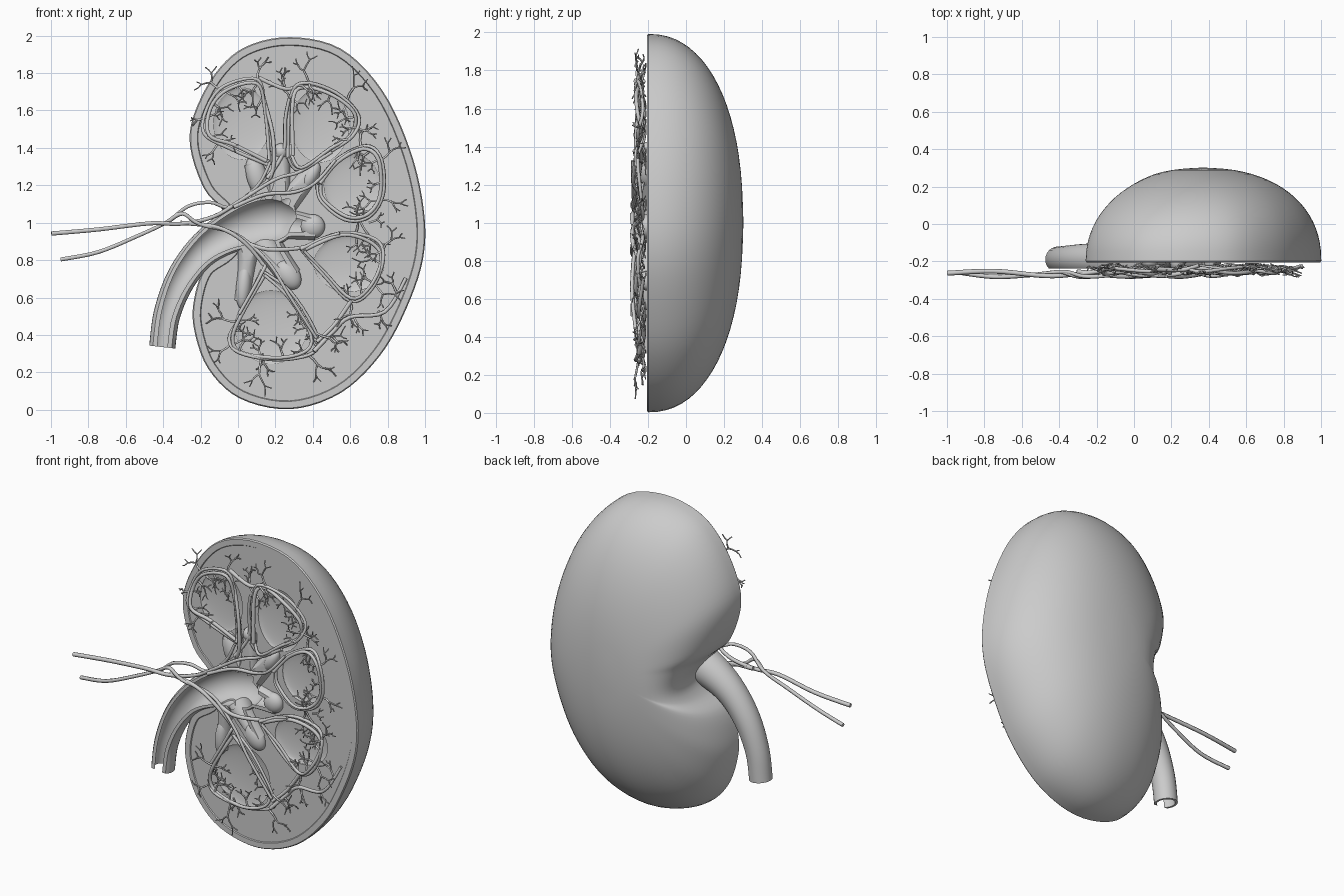
import bpy, bmesh, math, random
from mathutils import Vector

if "Cube" in bpy.data.objects:
    bpy.data.objects.remove(bpy.data.objects["Cube"])

random.seed(4)


def smooth_path(pts, closed=False, n=6):
    """Catmull-Rom sampling of points of any dimension."""
    out, m = [], len(pts)
    for i in range(m if closed else m - 1):
        ids = [i - 1, i, i + 1, i + 2]
        a, b, c, d = [pts[k % m] if closed else pts[min(max(k, 0), m - 1)] for k in ids]
        for s in range(n):
            t = s / n
            out.append(tuple(0.5 * (2 * q + (r - p) * t + (2 * p - 5 * q + 4 * r - w) * t * t
                                    + (3 * q - p - 3 * r + w) * t ** 3)
                             for p, q, r, w in zip(a, b, c, d)))
    if not closed:
        out.append(tuple(pts[-1]))
    return out


def new_mesh(name, bm):
    bmesh.ops.recalc_face_normals(bm, faces=bm.faces)
    me = bpy.data.meshes.new(name)
    bm.to_mesh(me)
    bm.free()
    ob = bpy.data.objects.new(name, me)
    bpy.context.collection.objects.link(ob)
    return ob


def bridge(bm, a, b):
    for i in range(len(a)):
        j = (i + 1) % len(a)
        bm.faces.new((a[i], a[j], b[j], b[i]))


def tube(name, pts, shrink=0.0, y=-0.19, n=24):
    """Closed tube along (x, z, radius) points lying in a plane of constant y."""
    path = smooth_path(pts, n=5)
    bm, rings = bmesh.new(), []
    for i, (x, z, r) in enumerate(path):
        a, b = path[max(i - 1, 0)], path[min(i + 1, len(path) - 1)]
        t = Vector((b[0] - a[0], 0, b[1] - a[1])).normalized()
        side = Vector((-t.z, 0, t.x))
        r -= shrink
        rings.append([bm.verts.new(Vector((x, y, z)) + side * r * math.cos(k * math.tau / n)
                                   + Vector((0, r * math.sin(k * math.tau / n), 0)))
                      for k in range(n)])
    for a, b in zip(rings, rings[1:]):
        bridge(bm, a, b)
    bm.faces.new(rings[0])
    bm.faces.new(rings[-1])
    return new_mesh(name, bm)


def ellipsoid(name, loc, size, tilt=0.0):
    bpy.ops.mesh.primitive_uv_sphere_add(segments=32, ring_count=16, location=loc,
                                         rotation=(0, tilt, 0))
    ob = bpy.context.object
    ob.name = name
    ob.scale = size
    return ob


def boolean(target, cutter, op):
    """Apply a boolean, keeping the old mesh if the result collapses."""
    cutter.hide_render = True
    bpy.context.view_layer.update()
    before, size = target.data.copy(), target.dimensions.copy()
    mod = target.modifiers.new("cut", 'BOOLEAN')
    mod.operation, mod.object, mod.solver = op, cutter, 'EXACT'
    bpy.context.view_layer.objects.active = target
    bpy.ops.object.modifier_apply(modifier=mod.name)
    bpy.context.view_layer.update()
    if target.dimensions.z < .9 * size.z or target.dimensions.y < .3 * size.y:
        target.data = before
    bpy.data.objects.remove(cutter)


def shade(ob, deg):
    bpy.ops.object.select_all(action='DESELECT')
    ob.select_set(True)
    bpy.context.view_layer.objects.active = ob
    bpy.ops.object.shade_smooth_by_angle(angle=math.radians(deg))


# Kidney body: bean outline on the cut face, domed toward the back
outline = smooth_path([
    (.28, 1.992), (.55, 1.93), (.77, 1.71), (.92, 1.39), (.993, 1.07), (.99, .81), (.90, .54),
    (.76, .29), (.55, .09), (.28, .003), (.01, .06), (-.16, .22), (-.235, .43), (-.235, .59),
    (-.18, .75), (-.06, .84), (.0, .94), (-.07, 1.06), (-.18, 1.18), (-.255, 1.40),
    (-.235, 1.58), (-.12, 1.80), (.04, 1.94)], closed=True, n=5)
CX, CZ = .37, 1.0
bm = bmesh.new()


def inset_ring(d, y):
    m = len(outline)
    ring = []
    for i, (x, z) in enumerate(outline):
        a, b = outline[i - 1], outline[(i + 1) % m]
        t = Vector((b[0] - a[0], b[1] - a[1])).normalized()
        ring.append(bm.verts.new((x + t.y * d, y, z - t.x * d)))
    return ring


rings = [inset_ring(.045, -.199), inset_ring(.041, -.205), inset_ring(.006, -.205)]
LEVELS, POW = 20, 2 / 2.25
for k in range(LEVELS):
    t = k / LEVELS
    s = math.cos(t * math.pi / 2) ** POW
    y = -.197 + .497 * math.sin(t * math.pi / 2) ** POW
    w = min(1, 1.3 * t) ** 1.4
    ring = []
    for x, z in outline:
        a = math.atan2((z - CZ) / .99, (x - CX) / .62)
        ex, ez = .62 * math.cos(a), .99 * math.sin(a)
        ring.append(bm.verts.new((CX + s * ((x - CX) * (1 - w) + ex * w), y,
                                  CZ + s * ((z - CZ) * (1 - w) + ez * w))))
    rings.append(ring)
for a, b in zip(rings, rings[1:]):
    bridge(bm, a, b)
bm.faces.new(rings[0])
pole = bm.verts.new((CX, .302, CZ))
for i in range(len(outline)):
    bm.faces.new((rings[-1][i], rings[-1][(i + 1) % len(outline)], pole))
kidney = new_mesh("kidney_body", bm)

# Renal pelvis and ureter: branching half tube, open to the front
ureter = [(-.405, .335, .07), (-.38, .51, .072), (-.31, .69, .08), (-.20, .84, .09),
          (-.06, .94, .11), (.10, 1.0, .135), (.22, 1.02, .13), (.31, 1.03, .07)]
branches = [
    [(.18, 1.03, .09), (.22, 1.18, .06), (.23, 1.40, .045)],
    [(.18, 1.04, .09), (.29, 1.14, .06), (.40, 1.28, .05)],
    [(.15, 1.00, .10), (.28, .99, .08), (.42, .97, .065)],
    [(.10, .97, .10), (.18, .85, .075), (.28, .71, .065)],
    [(.06, .97, .09), (.05, .80, .05), (.02, .58, .04)],
    [(.14, 1.04, .08), (.13, 1.16, .06), (.08, 1.32, .05)]]
pelvis = tube("renal_pelvis_and_ureter", ureter)
for b in branches:
    boolean(pelvis, tube("branch", b), 'UNION')
hollow = [[(-.41, .30, .07)] + ureter] + [b[:-1] + [(b[-1][0] * .97 + b[-2][0] * .03,
          b[-1][1] * .9 + b[-2][1] * .1, b[-1][2])] for b in branches]
for b in hollow:
    boolean(pelvis, tube("hollow", b, .015), 'DIFFERENCE')
bpy.ops.mesh.primitive_cube_add(size=4, location=(0, -2.238, 1))
boolean(pelvis, bpy.context.object, 'DIFFERENCE')
for b in [ureter] + branches:
    boolean(kidney, tube("sinus", b, .007), 'DIFFERENCE')

# Calyx cups at the branch ends
for i, (x, z, sx, sz, tilt) in enumerate([
        (.40, .98, .065, .065, 0), (.27, .72, .06, .085, -.6), (.39, 1.25, .04, .08, .5),
        (.23, 1.38, .04, .045, 0), (.10, 1.25, .055, .11, -.25), (.03, .66, .04, .12, .1)]):
    shade(ellipsoid(f"calyx_{i + 1}", (x, -.205, z), (sx, .045, sz), tilt), 40)

# Vessel loops around the pyramids, the first point being the apex
loops = [
    [(.17, 1.31), (-.03, 1.40), (-.18, 1.47), (-.17, 1.61), (-.07, 1.73), (.11, 1.77),
     (.15, 1.60), (.18, 1.35)],
    [(.27, 1.35), (.28, 1.66), (.35, 1.75), (.52, 1.69), (.64, 1.58), (.62, 1.47), (.50, 1.38),
     (.33, 1.28)],
    [(.42, 1.21), (.52, 1.34), (.68, 1.41), (.77, 1.34), (.78, 1.15), (.70, 1.03), (.57, 1.01),
     (.44, 1.12)],
    [(.33, .86), (.55, .94), (.73, .91), (.78, .80), (.72, .65), (.60, .58), (.45, .73)],
    [(.13, .74), (.01, .51), (-.05, .38), (.01, .30), (.22, .27), (.40, .30), (.41, .41),
     (.28, .62)]]


def vessel_group(name, depth):
    cu = bpy.data.curves.new(name, 'CURVE')
    cu.dimensions, cu.bevel_depth, cu.bevel_resolution, cu.use_fill_caps = '3D', depth, 1, True
    bpy.context.collection.objects.link(bpy.data.objects.new(name, cu))
    return cu


def vessel(cu, pts, r0=1.0, r1=1.0):
    sp = cu.splines.new('POLY')
    sp.points.add(len(pts) - 1)
    for i, (p, q) in enumerate(zip(sp.points, pts)):
        p.co = (*q, 1)
        p.radius = r0 + (r1 - r0) * i / (len(pts) - 1)


def wavy(pts, y, wob=.015):
    ph = random.random() * 6
    return smooth_path([(x + random.uniform(-.008, .008), y + wob * math.sin(2 * i + ph),
                         z + random.uniform(-.008, .008)) for i, (x, z) in enumerate(pts)], n=5)


def bush(cu, p, ang, length, depth):
    """Forking twig: a bent stem ending in two smaller twigs."""
    length *= random.uniform(.75, 1.25)
    step = lambda o, a, f: (o[0] + math.cos(a) * length * f,
                            min(-.212, max(-.285, o[1] + random.uniform(-.012, .012))),
                            o[2] + math.sin(a) * length * f)
    mid = step(p, ang + random.uniform(-.45, .45), .5)
    end = step(mid, ang + random.uniform(-.2, .2), .5)
    vessel(cu, [p, mid, end], .6 + .2 * depth, .5 + .2 * depth)
    if depth:
        for sgn in (-1, 1):
            bush(cu, end, ang + sgn * random.uniform(.3, .9), length * .75, depth - 1)


arteries = vessel_group("arteries", .011)
veins = vessel_group("veins", .012)
twigs = vessel_group("fine_vessel_twigs", .0065)
for loop in loops:
    cx = sum(p[0] for p in loop) / len(loop)
    cz = sum(p[1] for p in loop) / len(loop)
    hx = (max(p[0] for p in loop) - min(p[0] for p in loop)) / 2
    hz = (max(p[1] for p in loop) - min(p[1] for p in loop)) / 2
    # shallow pyramid hollow
    boolean(kidney, ellipsoid("pyramid", (cx, -.1953, cz), (hx * .85, .021, hz * .85)),
            'DIFFERENCE')
    ring = loop + loop[:1]
    outer = wavy(ring, -.24)
    vessel(arteries, outer, 1, .8)
    vessel(veins, wavy([(cx + (x - cx) * .9, cz + (z - cz) * .92) for x, z in ring], -.25), 1, .8)
    far = [p for p in outer if math.hypot(p[0] - loop[0][0], p[2] - loop[0][1]) > .28]
    for i, p in enumerate(far[::3]):
        a = math.atan2(p[2] - cz, p[0] - cx)
        if i % 2 == 0:
            reach = .045 if p[0] < -.1 else .07
            bush(twigs, p, a + random.uniform(-.3, .3), reach, 2)
        bush(twigs, p, a + math.pi + random.uniform(-.6, .6), .055, 2)

# Main trunks entering at the hilum and feeding each loop
for cu, y, pts in [
        (veins, -.265, [(-1, .94), (-.74, .97), (-.47, .99), (-.30, 1.0), (-.12, 1.04),
                        (.04, 1.14), (.20, 1.23), (.33, 1.28), (.50, 1.38)]),
        (arteries, -.27, [(-.95, .805), (-.74, .85), (-.55, .92), (-.38, 1.0), (-.27, 1.09),
                          (-.15, 1.11), (-.03, 1.09), (.10, 1.20), (.17, 1.33)]),
        (veins, -.27, [(-.30, 1.0), (-.12, .97), (.02, .90), (.13, .78), (.13, .74), (.01, .51)]),
        (arteries, -.272, [(-.38, 1.0), (-.30, 1.05), (-.2, 1.0), (.0, .94), (.16, .80),
                           (.28, .62), (.42, .38)]),
        (arteries, -.265, [(-.03, 1.09), (.14, 1.15), (.30, 1.17), (.42, 1.21), (.52, 1.34)]),
        (veins, -.255, [(.02, .90), (.16, .86), (.33, .86), (.44, .91), (.55, .94)]),
        (veins, -.25, [(.04, 1.14), (.17, 1.25), (.19, 1.45), (.14, 1.65), (.11, 1.77)]),
        (arteries, -.25, [(.16, 1.24), (.25, 1.38), (.26, 1.55), (.28, 1.66)]),
        (veins, -.235, [(.11, 1.77), (.25, 1.72), (.35, 1.75)]),
        (veins, -.235, [(.60, .58), (.52, .45), (.42, .36)]),
        (veins, -.235, [(.40, .32), (.50, .42), (.60, .50), (.78, .53), (.89, .71)])]:
    vessel(cu, wavy(pts, y), 1.1, .85)
for x, z, a in [(.75, .53, -1.3), (.50, .40, -.9), (.62, .50, -1.2), (.85, .62, 2.2),
                (.25, 1.73, 1.6), (.70, 1.0, .2), (.13, .30, -1.6)]:
    bush(twigs, (x, -.235, z), a, .06, 2)

shade(kidney, 22)
shade(pelvis, 35)
